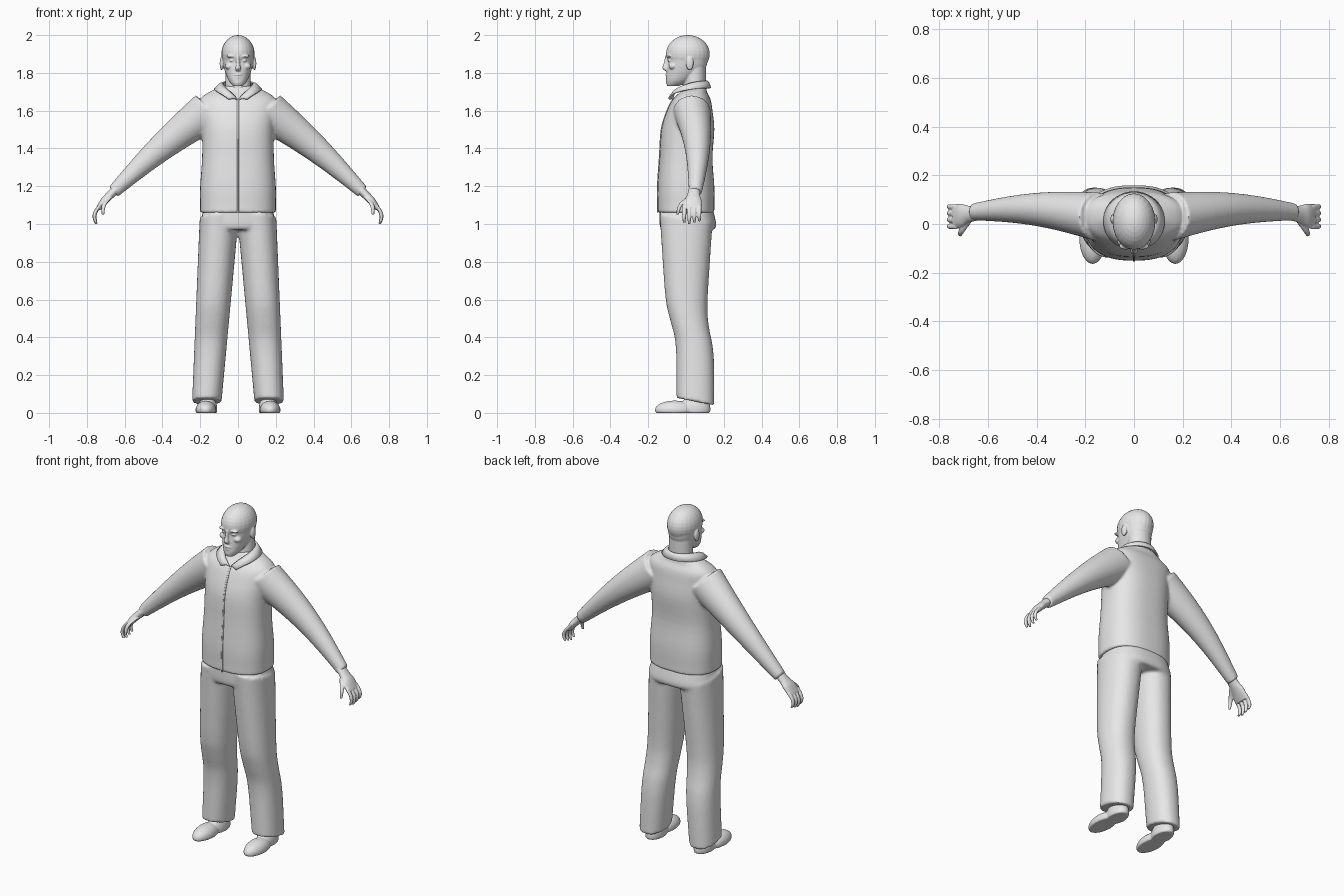
import bpy
import bmesh
import math
from mathutils import Matrix, Vector

if "Cube" in bpy.data.objects:
    bpy.data.objects.remove(bpy.data.objects["Cube"])

shade = (0.8, 0.8, 0.8, 1)
grey = bpy.data.materials.new("plain_grey")
grey.use_nodes = True
grey.diffuse_color = shade
grey.node_tree.nodes["Principled BSDF"].inputs["Base Color"].default_value = shade

X, Y, Z = Matrix.Identity(3)
SIDES = {"left": 1, "right": -1}


def steps(count):
    return [i / count for i in range(count + 1)]


def smooth_rows(rows):
    """Pass a Catmull-Rom curve through the section rows."""
    rows = [Vector(row) for row in rows]
    padded = [rows[0], *rows, rows[-1]]
    result = []
    for before, start, end, after in zip(padded, padded[1:], padded[2:], padded[3:]):
        leave, arrive = (end - before) / 2, (after - start) / 2
        for t in steps(4)[:-1]:
            ease = t * t * (3 - 2 * t)
            result.append(start.lerp(end, ease) + leave * (t * (1 - t) ** 2)
                          - arrive * (t * t * (1 - t)))
    return result + [rows[-1]]


def signed_power(value, power):
    return math.copysign(abs(value) ** (2 / power), value)


def loft(bm, rows, u=X, v=Y, power=2, side=1, count=36):
    """Skin superellipse sections (x, y, z, width, depth) spanned by u and v."""
    rings = []
    for x, y, z, width, depth in smooth_rows(rows):
        ring = []
        for k in range(count):
            angle = math.tau * k / count
            p = Vector((x, y, z))
            p += u * width * signed_power(math.cos(angle), power)
            p += v * depth * signed_power(math.sin(angle), power)
            ring.append(bm.verts.new((p.x * side, p.y, p.z)))
        rings.append(ring)
    for low, high in zip(rings, rings[1:]):
        for k in range(count):
            bm.faces.new((low[k - 1], low[k], high[k], high[k - 1]))
    bm.faces.new(rings[0])
    bm.faces.new(rings[-1])


def upright(rows):
    """Turn (z, y, width, depth) rows into centred sections."""
    return [(0, y, z, width, depth) for z, y, width, depth in rows]


def blob(bm, centre, radii, side=1):
    x, y, z = centre
    place = Matrix.Translation((x * side, y, z)) @ Matrix.Diagonal((*radii, 1))
    bmesh.ops.create_uvsphere(bm, u_segments=24, v_segments=16, radius=1, matrix=place)


def finish(name, bm, voxel=0, rounds=4):
    """Make the object; a voxel size fuses and softens its pieces."""
    bmesh.ops.recalc_face_normals(bm, faces=bm.faces)
    for face in bm.faces:
        face.smooth = True
    mesh = bpy.data.meshes.new(name)
    bm.to_mesh(mesh)
    bm.free()
    mesh.materials.append(grey)
    part = bpy.data.objects.new(name, mesh)
    bpy.context.collection.objects.link(part)
    if voxel:
        fuse = part.modifiers.new("fuse", 'REMESH')
        fuse.mode = 'VOXEL'
        fuse.voxel_size = voxel
        fuse.use_smooth_shade = True
        soften = part.modifiers.new("soften", 'SMOOTH')
        soften.iterations = rounds
    return part


# Jacket: torso and tapering, slightly bowed sleeves
torso = [(1.06, 0, .2, .15), (1.1, 0, .2, .15), (1.2, 0, .2, .15), (1.35, 0, .19, .14),
         (1.5, .01, .19, .14), (1.6, .02, .2, .12), (1.66, .03, .2, .1),
         (1.7, .04, .15, .07), (1.73, .05, .08, .06)]
sleeve = []
for t in steps(8):
    bow = .02 * math.sin(math.pi * t)
    sleeve.append((.15 + .51 * t, .03 + .02 * t + bow, 1.6 - .43 * t + bow,
                   .11 - .075 * t, .1 - .065 * t))
bm = bmesh.new()
loft(bm, upright(torso), power=2.5, count=64)
for side in SIDES.values():
    loft(bm, sleeve, u=Vector((.66, 0, .75)), side=side)
finish("jacket", bm, .008)

# Thin fastening strip down the chest
bm = bmesh.new()
loft(bm, [(0, y - depth, z, .005, .004) for z, y, width, depth in torso[:-2]], count=10)
finish("front_placket", bm)

# Trousers: hips and two legs that swing back below the knee
leg = []
for t in steps(12):
    swing = .05 / (1 + math.exp(12 - 20 * t))
    leg.append((.1 + .065 * t, swing, 1.03 - .97 * t,
                .103 - .025 * t, .14 - .04 * min(1, 1.6 * t)))
bm = bmesh.new()
loft(bm, upright([(1.09, 0, .18, .14), (1, .01, .2, .15), (.97, .01, .2, .14)]),
     power=2.5, count=64)
for side in SIDES.values():
    loft(bm, leg, v=Vector((0, 1, -.2)), power=2.2, side=side)
finish("trousers", bm, .009)

# Shoes: heel and toe masses flattened at the sole
for name, side in SIDES.items():
    bm = bmesh.new()
    blob(bm, (.16, .05, .02), (.05, .08, .08), side)
    blob(bm, (.17, -.06, .015), (.055, .105, .05), side)
    for vert in bm.verts:
        vert.co.z = max(vert.co.z, 0)
    finish(name + "_shoe", bm, .005)

# Hands: palm, four curled fingers and a thumb
palm = [(.64, .045, 1.19, .025, .03), (.68, .04, 1.15, .022, .035),
        (.71, .035, 1.12, .02, .048), (.74, .03, 1.08, .013, .05)]
thumb = [(.68, .015, 1.14, .014, .016), (.71, -.03, 1.1, .012, .012),
         (.715, -.045, 1.05, .007, .007)]
for name, side in SIDES.items():
    bm = bmesh.new()
    loft(bm, palm, u=Vector((.8, 0, .6)), side=side)
    for k in range(4):
        length = .1 - .007 * abs(k - 1)
        finger = [(.73 + .03 * math.sin(2.4 * t), .027 * k - .01, 1.1 - length * t,
                   .011 - .004 * t ** 3, .011 - .004 * t ** 3) for t in steps(5)]
        loft(bm, finger, side=side, count=14)
    loft(bm, thumb, side=side, count=14)
    finish(name + "_hand", bm, .004, 2)

# Head: cranium, jaw, neck and facial features
jaw = [(1.73, -.07, .025, .03), (1.76, -.04, .05, .065), (1.82, 0, .073, .1),
       (1.87, .01, .082, .105), (1.9, .01, .085, .11)]
nose = [(0, -.1, 1.89, .008, .01), (0, -.105, 1.85, .01, .013),
        (0, -.11, 1.825, .015, .015), (0, -.1, 1.81, .012, .01)]
bm = bmesh.new()
blob(bm, (0, .01, 1.9), (.088, .116, .1))
loft(bm, upright(jaw), power=2.2)
loft(bm, [(0, .04, 1.6, .07, .065), (0, .05, 1.84, .066, .055)])
loft(bm, nose, count=16)
blob(bm, (0, -.095, 1.79), (.024, .015, .006))
blob(bm, (0, -.093, 1.775), (.02, .015, .006))
blob(bm, (0, -.09, 1.75), (.023, .016, .016))
for side in SIDES.values():
    blob(bm, (.034, -.09, 1.888), (.028, .015, .008), side)
    blob(bm, (.032, -.085, 1.865), (.014, .012, .007), side)
    blob(bm, (.045, -.07, 1.835), (.024, .022, .018), side)
    blob(bm, (.087, .02, 1.85), (.01, .02, .036), side)
finish("head", bm, .004, 2)

# Shirt collar: folded band sweeping from the nape to two front points
bm = bmesh.new()
rows = []
for t in steps(20):
    across, along = math.sin(math.pi * t), math.cos(math.pi * t)
    inner = Vector((.08 * across, .02 + .09 * along, 1.755 - .1 * t ** 3))
    outer = Vector((.12 * across + .05 * t ** 4, .02 + .11 * along, 1.72 - .06 * t ** 3))
    fold = inner.lerp(outer, .4) + Z * .008
    rows.append([bm.verts.new(p) for p in (inner, fold, outer)])
for row, following in zip(rows, rows[1:]):
    for k in range(2):
        bm.faces.new((row[k], row[k + 1], following[k + 1], following[k]))
collar = finish("collar", bm)
collar.modifiers.new("other_side", 'MIRROR')
thick = collar.modifiers.new("thickness", 'SOLIDIFY')
thick.thickness = .009
thick.offset = 0
